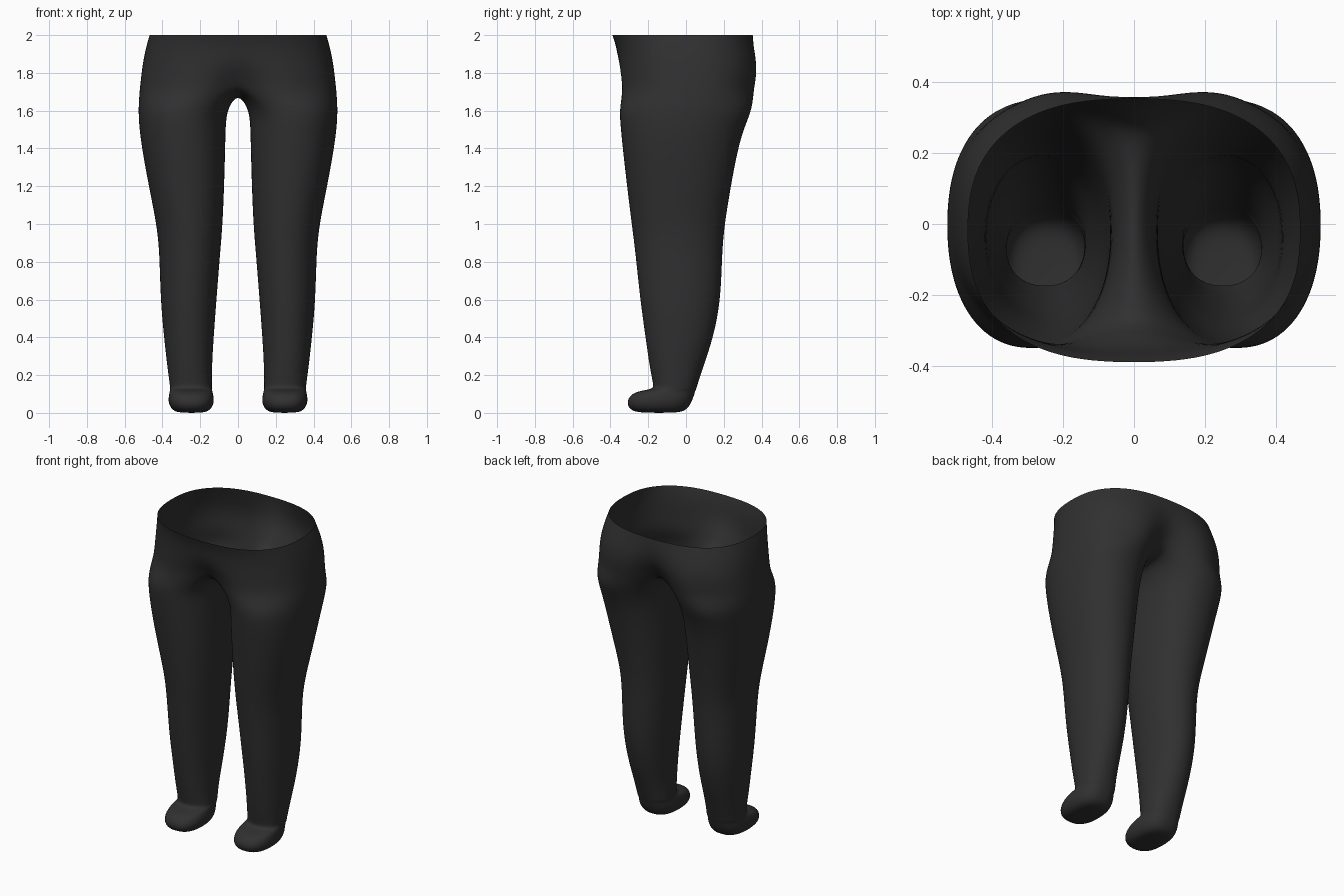
import bpy, bmesh
from math import sin, cos, pi, radians

if "Cube" in bpy.data.objects:
    bpy.data.objects.remove(bpy.data.objects["Cube"])

OUTER, INNER = 16, 8          # segments around outside / inside of each leg
N = OUTER + INNER


def spow(v, e):
    return (abs(v) ** e) * (1 if v >= 0 else -1)


def angle(i):
    # 0 = front, 90 = outside, 180 = back; outer arc spans -35..215 degrees
    if i <= OUTER:
        return radians(-35 + 250 * i / OUTER)
    return radians(215 + 110 * (i - OUTER) / INNER)


def leg_ring(bm, z, out, inn, front, back, n=2.2):
    cx, rx = (out + inn) / 2, (out - inn) / 2
    cy, ry = (front + back) / 2, (back - front) / 2
    return [bm.verts.new((cx + rx * spow(sin(angle(i)), 2 / n),
                          cy - ry * spow(cos(angle(i)), 2 / n), z)) for i in range(N)]


def hip_ring(bm, z, out, front, back, dip_f, dip_b, lift, n=2.5):
    # half outline from front centre round the side to back centre
    cy, ry = (front + back) / 2, (back - front) / 2
    pts = []
    for i in range(OUTER + 1):
        t = pi * i / OUTER
        x = out * abs(sin(t)) ** (2 / n) if 0 < i < OUTER else 0.0
        y = cy - ry * spow(cos(t), 2 / n)
        w = max(0, 1 - x / 0.24) ** 1.5
        y += dip_f * w if y < cy else -dip_b * w
        pts.append(bm.verts.new((x, y, z + lift * w)))
    return pts


# z, outer x, inner x, front y, back y, squareness: sole to upper thigh
LEG = [
    (0.000, .305, .190, -.235, -.050, 2.4), (0.012, .350, .145, -.298, .003, 2.5),
    (0.060, .374, .122, -.320, .034, 2.5), (0.115, .362, .135, -.280, .050, 2.5),
    (0.124, .360, .138, -.172, .054, 2.3), (0.150, .362, .138, -.174, .062, 2.2),
    (0.25, .376, .137, -.195, .095, 2.1), (0.40, .393, .128, -.216, .147, 2.1),
    (0.60, .412, .113, -.245, .187, 2.1), (0.85, .417, .093, -.270, .193, 2.1),
    (1.00, .433, .080, -.290, .207, 2.1), (1.20, .474, .072, -.315, .240, 2.2),
    (1.40, .511, .066, -.338, .278, 2.2), (1.52, .526, .064, -.350, .315, 2.2),
    (1.61, .530, .055, -.357, .355, 2.2),
]
# z, outer x, front y, back y, front dip, seat dip, lift at centre
HIP = [
    (1.70, .524, -.362, .388, .09, .13, .06), (1.78, .515, -.364, .400, .035, .085, .04),
    (1.86, .505, -.365, .395, .005, .05, .02), (1.94, .488, -.372, .372, 0, .015, .005),
    (2.00, .470, -.391, .355, 0, 0, 0),
]

bm = bmesh.new()
legs = [leg_ring(bm, *r) for r in LEG]
hips = [hip_ring(bm, *r) for r in HIP]

# crotch saddle on the centre line, closing the lowest hip outline
a, b = hips[0][-1].co.copy(), hips[0][0].co.copy()
saddle = []
for k in range(1, INNER):
    t = k / INNER
    p = a.lerp(b, t)
    p.z -= 0.065 * sin(pi * t) ** 0.8
    saddle.append(bm.verts.new((0, p.y, p.z)))
rings = legs + [hips[0] + saddle]

for lo, hi in zip(rings, rings[1:]):
    for i in range(N):
        j = (i + 1) % N
        bm.faces.new((lo[i], lo[j], hi[j], hi[i]))
for lo, hi in zip(hips, hips[1:]):
    for i in range(OUTER):
        bm.faces.new((lo[i], lo[i + 1], hi[i + 1], hi[i]))
bm.faces.new(list(reversed(legs[0])))

me = bpy.data.meshes.new("leggings")
bm.to_mesh(me)
bm.free()
for p in me.polygons:
    p.use_smooth = True
leggings = bpy.data.objects.new("leggings", me)
bpy.context.collection.objects.link(leggings)

# mirror to the other leg, then smooth
mir = leggings.modifiers.new("mirror", 'MIRROR')
mir.use_clip = True
mir.merge_threshold = 0.001
sub = leggings.modifiers.new("smooth", 'SUBSURF')
sub.levels = sub.render_levels = 2

# dark cloth
mat = bpy.data.materials.new("dark_cloth")
mat.diffuse_color = (0.03, 0.03, 0.03, 1)
mat.use_nodes = True
mat.node_tree.nodes["Principled BSDF"].inputs["Base Color"].default_value = mat.diffuse_color
me.materials.append(mat)
